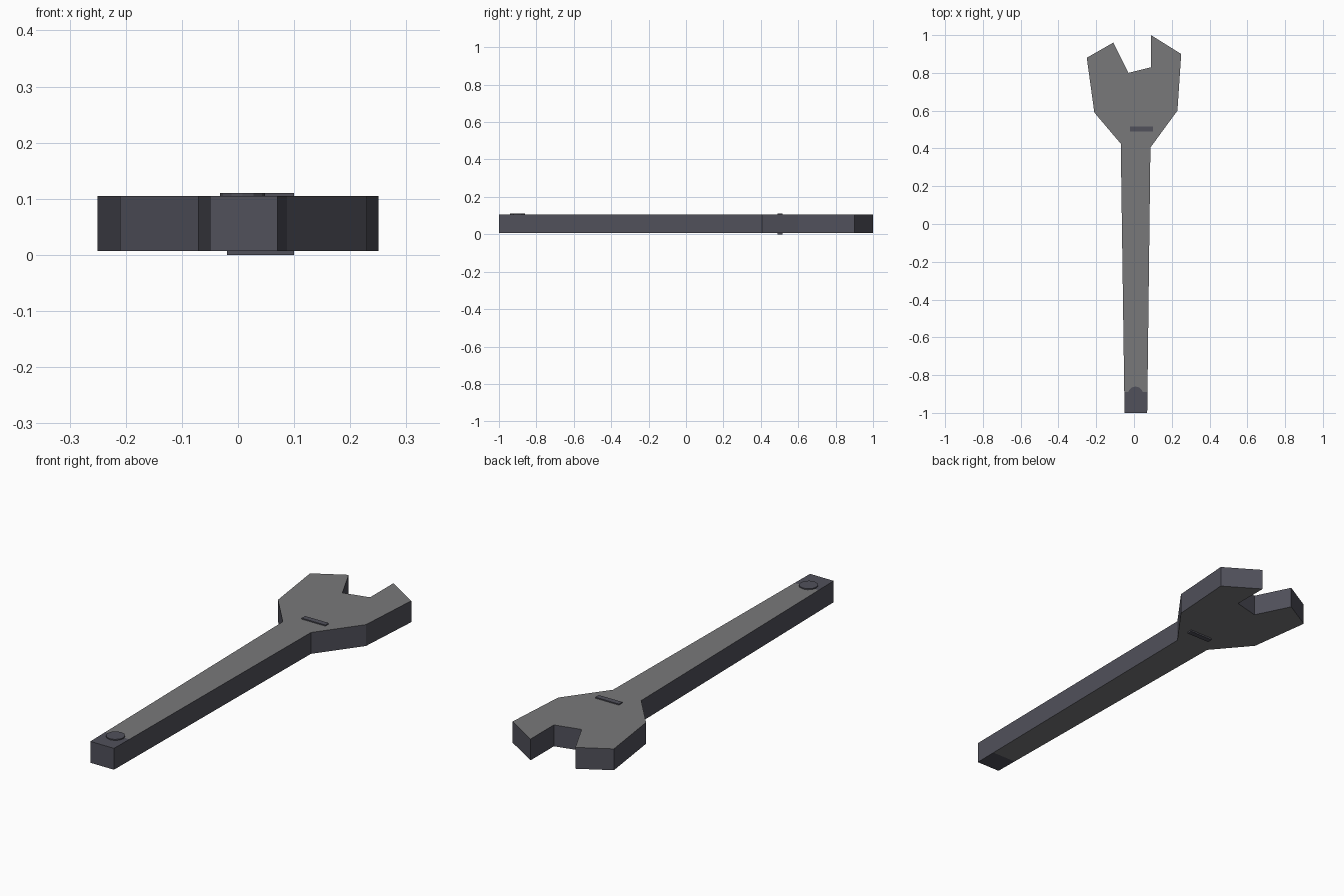
import bpy, bmesh
from mathutils import Matrix, Vector

if "Cube" in bpy.data.objects:
    bpy.data.objects.remove(bpy.data.objects["Cube"])


def material(name, rgb):
    m = bpy.data.materials.new(name)
    m.diffuse_color = (*rgb, 1)
    m.use_nodes = True
    m.node_tree.nodes["Principled BSDF"].inputs["Base Color"].default_value = m.diffuse_color
    return m


GREY = material("worn grey steel", (0.19, 0.19, 0.195))
DARK = material("dark blue steel", (0.082, 0.082, 0.105))


def finish(name, bm, mats):
    bmesh.ops.recalc_face_normals(bm, faces=bm.faces[:])
    me = bpy.data.meshes.new(name)
    bm.to_mesh(me)
    bm.free()
    for m in mats:
        me.materials.append(m)
    ob = bpy.data.objects.new(name, me)
    bpy.context.collection.objects.link(ob)
    return ob


# Spanner body: outline of handle and open jaw, extruded upwards
Z0, Z1, GRIP_END = 0.007, 0.105, -0.89
outline = [(-0.05, -1), (0.07, -1), (0.087, 0.405), (0.23, 0.60), (0.25, 0.90),
           (0.09, 1.0), (0.09, 0.83), (-0.03, 0.80), (-0.11, 0.96),
           (-0.25, 0.88), (-0.21, 0.59), (-0.07, 0.425)]
bm = bmesh.new()
base = bm.faces.new([bm.verts.new((x, y, Z0)) for x, y in outline])
ext = bmesh.ops.extrude_face_region(bm, geom=[base], use_keep_orig=True)
bmesh.ops.translate(bm, vec=(0, 0, Z1 - Z0),
                    verts=[v for v in ext["geom"] if isinstance(v, bmesh.types.BMVert)])
# Cut off the dark handle tip
bmesh.ops.bisect_plane(bm, geom=bm.verts[:] + bm.edges[:] + bm.faces[:],
                       plane_co=(0, GRIP_END, 0), plane_no=(0, 1, 0))
bm.normal_update()
# Top and bottom are grey, rim and handle tip are dark
for f in bm.faces:
    flat = abs(f.normal.z) > 0.5
    f.material_index = 0 if flat and f.calc_center_median().y > GRIP_END else 1
finish("spanner_body", bm, [GREY, DARK])

# Slot bar through the neck, showing on both faces
bm = bmesh.new()
bmesh.ops.create_cube(bm, size=1, matrix=Matrix.Translation((0.04, 0.503, 0.055))
                      @ Matrix.Diagonal((0.12, 0.025, 0.11, 1)))
finish("neck_bar", bm, [DARK])

# Flat stud on the handle tip
bm = bmesh.new()
bmesh.ops.create_cone(bm, cap_ends=True, segments=12, radius1=0.04, radius2=0.04,
                      depth=0.01, matrix=Matrix.Translation((0.008, -0.90, 0.105)))
finish("handle_stud", bm, [DARK])
